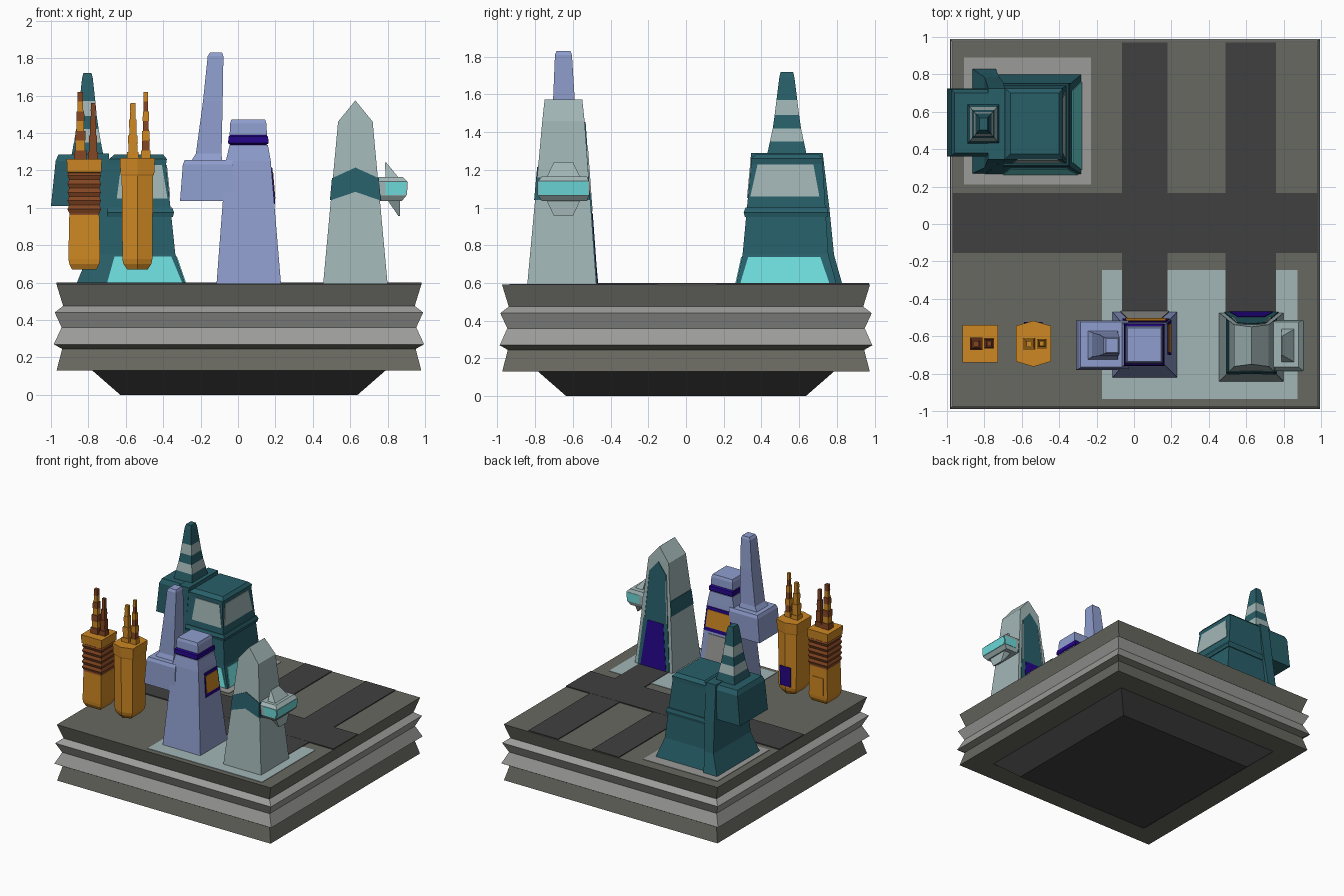
import bpy, bmesh

if "Cube" in bpy.data.objects:
    bpy.data.objects.remove(bpy.data.objects["Cube"])


def mat(name, r, g, b):
    m = bpy.data.materials.new(name)
    lin = [(c / 255 / 12.92 if c < 11 else ((c / 255 + 0.055) / 1.055) ** 2.4) for c in (r, g, b)]
    m.diffuse_color = (*lin, 1)
    m.use_nodes = True
    m.node_tree.nodes["Principled BSDF"].inputs["Base Color"].default_value = m.diffuse_color
    return m


STONE = mat("stone_grey", 104, 104, 97)
LIGHT = mat("light_grey", 155, 155, 153)
ROAD = mat("asphalt", 64, 64, 64)
TEAL = mat("dark_teal", 40, 95, 105)
CYAN = mat("bright_cyan", 108, 216, 216)
PALE = mat("pale_grey_green", 162, 182, 182)
BLUE = mat("periwinkle", 143, 158, 206)
INDIGO = mat("indigo", 36, 6, 135)
ORANGE = mat("orange", 205, 135, 35)
BROWN = mat("brown", 132, 70, 35)


def finish(name, bm, mats):
    bmesh.ops.remove_doubles(bm, verts=bm.verts, dist=1e-5)
    bmesh.ops.recalc_face_normals(bm, faces=bm.faces)
    me = bpy.data.meshes.new(name)
    bm.to_mesh(me)
    bm.free()
    for m in mats:
        me.materials.append(m)
    ob = bpy.data.objects.new(name, me)
    bpy.context.collection.objects.link(ob)
    return ob


def loft(name, rings, mats, bow=0):
    """Stack of rectangles (z, x0, x1, y0, y1); mats is one material or one per segment."""
    if not isinstance(mats, list):
        mats = [mats] * (len(rings) - 1)
    slots = list(dict.fromkeys(mats))
    bm = bmesh.new()
    loops = []
    for z, x0, x1, y0, y1 in rings:
        pts = [(x0, y0), (x1, y0), (x1, y1), (x0, y1)]
        if bow:
            xm = (x0 + x1) / 2
            pts.insert(1, (xm, y0 - bow))
            pts.insert(4, (xm, y1 + bow))
        loops.append([bm.verts.new((x, y, z)) for x, y in pts])
    n = len(loops[0])
    for a, b, m in zip(loops, loops[1:], mats):
        for i in range(n):
            j = (i + 1) % n
            bm.faces.new((a[i], a[j], b[j], b[i])).material_index = slots.index(m)
    bm.faces.new(loops[0]).material_index = slots.index(mats[0])
    bm.faces.new(loops[-1]).material_index = slots.index(mats[-1])
    return finish(name, bm, slots)


def centred(cx, cy, rows):
    """Rings from (z, half x, half y) about one axis."""
    return [(z, cx - a, cx + a, cy - b, cy + b) for z, a, b in rows]


def box(name, x0, x1, y0, y1, z0, z1, m):
    return loft(name, [(z0, x0, x1, y0, y1), (z1, x0, x1, y0, y1)], m)


def section(rings, z):
    for a, b in zip(rings, rings[1:]):
        if a[0] <= z <= b[0]:
            t = (z - a[0]) / (b[0] - a[0])
            return [p + (q - p) * t for p, q in zip(a[1:], b[1:])]
    return rings[-1][1:]


def panel(name, rings, side, outline, m, lift=0.005):
    """Thin plate on a sloping wall; outline is (fraction across, z)."""
    bm = bmesh.new()
    layers = []
    for off in (lift - 0.007, lift):
        vs = []
        for u, z in outline:
            x0, x1, y0, y1 = section(rings, z)
            px, py = x0 + (x1 - x0) * u, y0 + (y1 - y0) * u
            co = {"+x": (x1 + off, py), "-x": (x0 - off, py),
                  "+y": (px, y1 + off), "-y": (px, y0 - off)}[side]
            vs.append(bm.verts.new((*co, z)))
        layers.append(vs)
    a, b = layers
    bm.faces.new(a)
    bm.faces.new(b)
    for i in range(len(a)):
        j = (i + 1) % len(a)
        bm.faces.new((a[i], a[j], b[j], b[i]))
    return finish(name, bm, [m])


def quad(u0, u1, z0, z1, inset=0):
    return [(u0, z0), (u1, z0), (u1 - inset, z1), (u0 + inset, z1)]


# Base: dark foot and ridged layers
loft("base_foot", centred(0.005, 0, [(0, .635, .635), (.135, .79, .79)]), ROAD)
loft("base_layers", centred(0.005, 0, [(.13, .975, .975), (.245, .945, .945), (.27, .99, .988),
     (.36, .948, .948), (.44, .985, .985), (.475, .94, .94), (.592, .976, .976)]),
     [STONE, STONE, LIGHT, LIGHT, LIGHT, STONE])

# Pavements and roads
box("left_pavement", -.91, -.23, .21, .89, .588, .596, LIGHT)
box("right_pavement", -.17, .875, -.935, -.245, .588, .596, PALE)
box("cross_road", -.97, .98, -.155, .165, .588, .6, ROAD)
for i, (a, b) in enumerate([(-.065, .18), (.49, .76)]):
    box(f"road_{i}", a, b, -.48, .97, .588, .599, ROAD)

# Large teal building with side slab, pod and striped spire
body = [(.59, -.80, -.28, .265, .80), (.75, -.75, -.335, .30, .755),
        (1.23, -.70, -.385, .345, .725), (1.26, -.69, -.38, .345, .725), (1.285, -.66, -.40, .375, .70)]
loft("teal_body", body, TEAL)
loft("teal_belt", [(.95, -.70, -.348, .312, .75), (.975, -.70, -.342, .306, .755),
                   (1.0, -.70, -.352, .316, .748)], TEAL)
panel("teal_side_window", body, "+x", quad(.03, .93, 1.06, 1.228, .06), PALE)
panel("teal_front_window", body, "-y", quad(.2, .97, 1.05, 1.228, .04), PALE)
panel("teal_side_glass_base", body, "+x", quad(.04, .93, .6, .738, .03), CYAN)
panel("teal_front_glass_base", body, "-y", quad(.19, .97, .6, .738, .03), CYAN)
loft("teal_slab", [(.59, -.865, -.74, .27, .83), (.75, -.80, -.72, .30, .785),
                   (1.0, -.79, -.70, .325, .76), (1.29, -.78, -.69, .345, .725)], TEAL)
loft("teal_pod", [(1.01, -1.0, -.74, .36, .725), (1.25, -.975, -.74, .365, .72),
                  (1.285, -.96, -.74, .38, .70)], TEAL)
loft("teal_spire", centred(-.805, .535, [(1.28, .085, .105), (1.35, .072, .09), (1.42, .06, .075),
     (1.49, .05, .065), (1.57, .042, .055), (1.69, .029, .04), (1.72, .022, .033)]),
     [TEAL, PALE, TEAL, PALE, TEAL, TEAL])

# Periwinkle tower with side pod and tall chimney
tower = [(.59, -.115, .23, -.82, -.47), (1.25, -.065, .175, -.765, -.53), (1.335, -.045, .16, -.75, -.54)]
loft("blue_body", tower, BLUE)
loft("blue_band", centred(.055, -.645, [(1.335, .095, .10), (1.345, .108, .113), (1.38, .106, .111),
                                        (1.39, .095, .1)]), INDIGO)
loft("blue_cap", centred(.055, -.645, [(1.385, .1, .1), (1.45, .097, .097), (1.472, .09, .09)]), BLUE)
loft("blue_pod", [(1.035, -.31, -.03, -.78, -.515), (1.23, -.295, -.03, -.775, -.515),
                  (1.255, -.285, -.03, -.765, -.525)], BLUE)
loft("blue_chimney", [(1.25, -.25, -.085, -.725, -.57), (1.29, -.225, -.088, -.71, -.58),
     (1.57, -.187, -.082, -.705, -.59), (1.81, -.162, -.078, -.695, -.605),
     (1.83, -.15, -.085, -.687, -.612)], BLUE)
for s, lo, hi in (("+x", .3, .98), ("+y", .08, .98)):
    panel("blue_window_frame", tower, s, quad(lo, hi, 1.02, 1.215), INDIGO)
    panel("blue_window", tower, s, quad(lo + .04, hi - .04, 1.05, 1.19), ORANGE, .008)
panel("blue_door", tower, "+y", quad(.12, .88, .6, 1.0, .05), LIGHT)

# Pale pointed tower: chevron, back wall, door
spire = [(.59, .455, .80, -.842, -.475), (1.46, .535, .72, -.762, -.538), (1.573, .627, .628, -.75, -.55)]
loft("pale_body", spire, PALE)
panel("pale_chevron", spire, "-y", [(0, 1.04), (.5, 1.085), (1, 1.04), (1, 1.16), (.5, 1.215), (0, 1.16)], TEAL)
for s in ("-x", "+x"):
    panel("pale_side_band", spire, s, quad(0, 1, 1.04, 1.16), TEAL)
panel("pale_back_wall", spire, "+y", [(.08, .6), (.92, .6), (.88, 1.36), (.5, 1.455), (.12, 1.36)], TEAL)
panel("pale_back_door", spire, "+y", quad(.16, .84, .6, .97, .08), INDIGO, .008)
for u in (.1, .86):
    panel("pale_back_rib", spire, "+y", quad(u, u + .04, .98, 1.32), PALE, .008)

# Lookout pod on the pale tower with a fin above and below
pod = [(1.035, .74, .875, -.765, -.525), (1.065, .74, .90, -.785, -.515),
       (1.14, .74, .905, -.785, -.515), (1.165, .74, .88, -.765, -.525)]
loft("lookout_pod", pod, PALE)
panel("lookout_window", pod, "+x", quad(.02, .98, 1.067, 1.138), CYAN, .003)
for s in ("-y", "+y"):
    panel("lookout_side_window", pod, s, quad(.3, .97, 1.067, 1.138), CYAN, .003)
loft("lookout_upper_fin", [(1.16, .79, .86, -.74, -.56), (1.242, .785, .792, -.70, -.60)], PALE)
loft("lookout_lower_fin", [(.955, .858, .865, -.70, -.60), (1.04, .80, .865, -.74, -.56)], PALE)

# Floating orange pod with brown ribs
cx, cy = -.822, -.64
rows = [(.67, .065, .075), (.70, .08, .09), (.725, .085, .092), (.96, .08, .088)]
ribs = [(.97 + .0225 * i, .09 if i % 2 else .08, .095 if i % 2 else .086) for i in range(10)]
rows += ribs + [(1.185, .083, .09), (1.19, .092, .097), (1.26, .094, .1)]
ribbed = centred(cx, cy, rows)
loft("ribbed_pod", ribbed, [ORANGE] * 3 + [BROWN] * 11 + [ORANGE] * 2)
panel("ribbed_pod_hatch", ribbed, "+y", quad(.2, .8, .74, .88), ORANGE)

# Floating orange pod with six sides
hexed = centred(-.538, -.64, [(.67, .055, .065), (.70, .075, .08), (.725, .08, .085),
                              (1.17, .084, .088), (1.18, .09, .09), (1.265, .094, .095)])
loft("hex_pod", hexed, ORANGE, bow=.028)
panel("hex_pod_window", hexed, "+y", quad(.2, .8, .74, .9), INDIGO, .03)


# Stepped chimneys on the orange pods
def chimney(name, x, w, top, a, b):
    n = 7
    rows, mats = [], []
    for i in range(n):
        z0, z1 = 1.255 + (top - 1.255) * i / n, 1.255 + (top - 1.255) * (i + 1) / n
        h = w * (1 - .09 * i) * (1 if i % 2 == 0 else .84)
        rows += [(z0, h, h), (z1, h * .95, h * .95)]
        mats += [a if i % 2 == 0 else b] * 2
    loft(name, centred(x, -.64, rows), mats[:-1])


chimney("ribbed_pod_chimney_tall", -.843, .034, 1.62, BROWN, ORANGE)
chimney("ribbed_pod_chimney_short", -.775, .027, 1.56, BROWN, BROWN)
chimney("hex_pod_chimney_short", -.562, .032, 1.56, ORANGE, ORANGE)
chimney("hex_pod_chimney_tall", -.493, .026, 1.62, ORANGE, BROWN)
